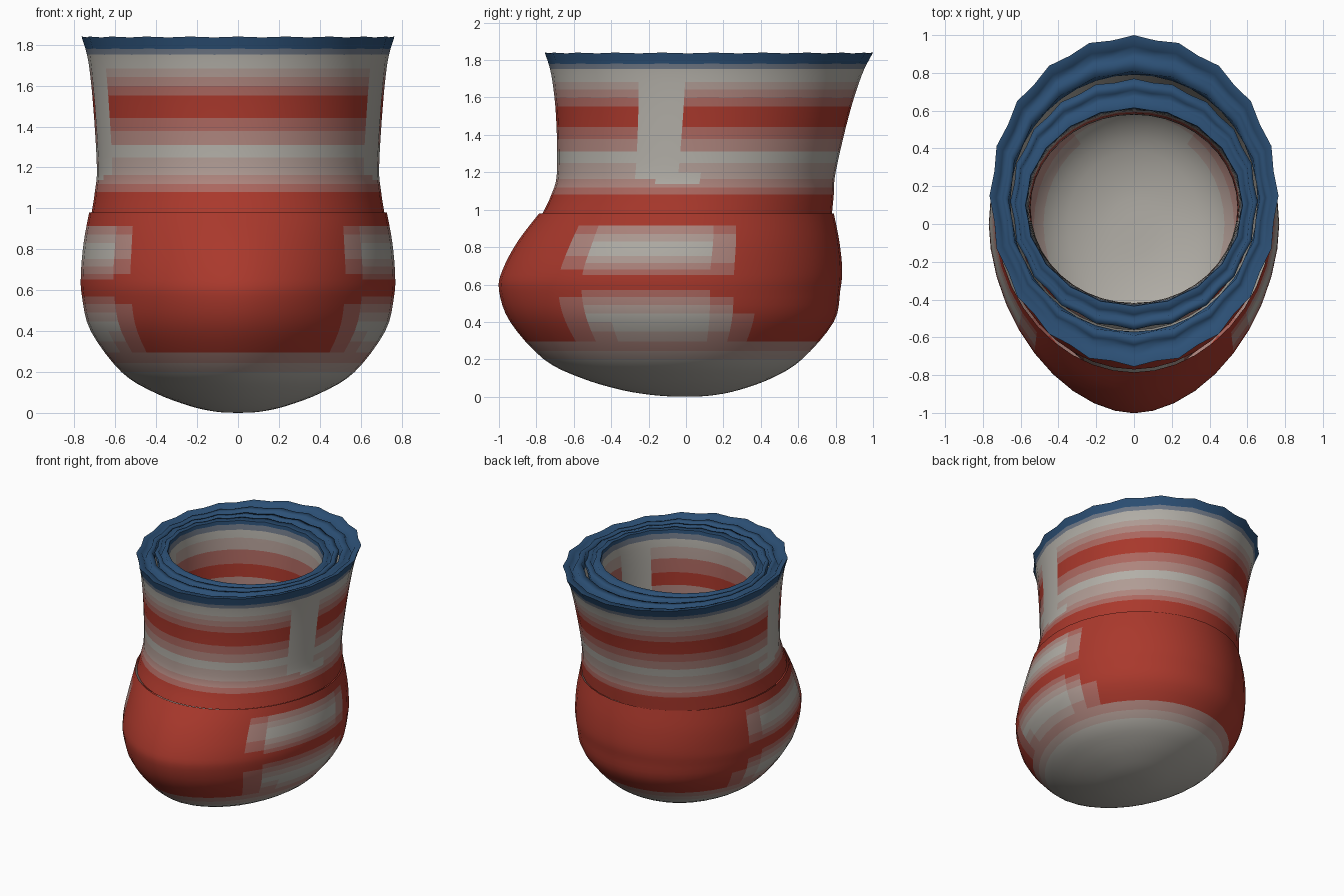
import bpy, bmesh, math

SEGS = 40
GREY, RED, BLUE = (0.45, 0.43, 0.39), (0.40, 0.04, 0.025), (0.025, 0.08, 0.18)


def make_mat(name, target, t):
    m = bpy.data.materials.new(name)
    m.diffuse_color = [g + (c - g) * t for g, c in zip(GREY, target)] + [1]
    return m


# knit shades: grey to red (0-4), then grey to blue (5-7)
MATS = [make_mat(f"red_knit_{i}", RED, i / 4) for i in range(5)]
MATS += [make_mat(f"blue_knit_{i}", BLUE, i / 3) for i in (1, 2, 3)]


def ramp(v, a, b):
    return max(0.0, min(1.0, (v - a) / (b - a)))


def foot_shade(p):
    red = ramp(p.z, 0.19, 0.34)
    side = ramp(abs(p.x), 0.42, 0.62) * ramp(p.y, -0.75, -0.5) * ramp(p.y, 0.35, 0.1)
    stripe = 0.5 + 0.5 * math.cos((p.z - 0.6) * math.tau / 0.4)
    return round(4 * red * (1 - side * (1 - stripe) * ramp(p.z, 1.0, 0.85)))


def cuff_shade(p):
    if p.z > 1.74:
        return 5 + min(2, int((p.z - 1.74) / 0.025))
    red = max(ramp(p.z, 1.25, 1.05), ramp(abs(p.z - 1.49), 0.21, 0.04))
    if p.z > 1.15 and -0.22 < p.y < 0.02:
        red *= 0.1
    return round(4 * red)


def liner_shade(p):
    if p.z > 1.05:
        return cuff_shade(p)
    return round(4 * ramp(p.z, 0.28, 0.45) * ramp(abs(p.x), 0.15, 0.4))


def rim_shade(p):
    return 7 if p.z > 1.76 else 0


def smooth_rings(rings, steps):
    """Catmull-Rom between the given rings."""
    out = []
    for i in range(len(rings) - 1):
        a, b, c, d = (rings[max(0, min(len(rings) - 1, i + k))] for k in (-1, 0, 1, 2))
        for s in range(steps):
            t = s / steps
            out.append([0.5 * (2*q + (r-p)*t + (2*p-5*q+4*r-u)*t*t + (3*q-p-3*r+u)*t**3)
                        for p, q, r, u in zip(a, b, c, d)])
    return out + [rings[-1]]


def loft(name, rings, shade, steps=1):
    """rings: z, half width, front y, back y, y of widest point, front exponent, ripple"""
    if steps > 1:
        rings = smooth_rings(rings, steps)
    bm = bmesh.new()
    rows = []
    for z, w, yf, yb, yc, n, rip in rings:
        row = []
        for j in range(SEGS):
            a = math.tau * j / SEGS
            c, s = math.cos(a), math.sin(a)
            e = 2 / (n if s < 0 else 2)
            k = 1 - rip * (j % 2)
            x = math.copysign(abs(c) ** e, c) * w * k
            y = yc + abs(s) ** e * k * ((yb - yc) if s > 0 else (yf - yc))
            row.append(bm.verts.new((x, y, z - rip * 0.2 * (j % 2))))
        rows.append(row)
    for lo, hi in zip(rows, rows[1:]):
        for j in range(SEGS):
            k = (j + 1) % SEGS
            bm.faces.new((lo[j], lo[k], hi[k], hi[j]))
    bmesh.ops.remove_doubles(bm, verts=bm.verts, dist=0.0005)
    for f in bm.faces:
        f.smooth = True
        f.material_index = shade(f.calc_center_median())
    me = bpy.data.meshes.new(name)
    bm.to_mesh(me)
    bm.free()
    for m in MATS:
        me.materials.append(m)
    ob = bpy.data.objects.new(name, me)
    bpy.context.collection.objects.link(ob)


# rounded foot, toe toward -y
loft("foot", [
    (0.00, 0.00, 0.00, 0.00, 0.00, 2, 0),
    (0.006, 0.11, -0.15, 0.13, 0.00, 2, 0),
    (0.035, 0.24, -0.34, 0.28, 0.00, 2, 0),
    (0.10, 0.41, -0.56, 0.46, 0.00, 1.9, 0),
    (0.20, 0.57, -0.76, 0.62, 0.00, 1.85, 0),
    (0.40, 0.72, -0.94, 0.79, 0.00, 1.83, 0),
    (0.57, 0.763, -1.00, 0.825, 0.00, 1.83, 0),
    (0.68, 0.768, -0.98, 0.835, 0.00, 1.83, 0),
    (0.83, 0.755, -0.90, 0.82, 0.02, 1.85, 0),
    (0.98, 0.728, -0.785, 0.79, 0.03, 1.95, 0)], foot_shade, 4)

# flared outer cuff
loft("cuff", [
    (0.975, 0.716, -0.77, 0.78, 0.03, 1.95, 0),
    (1.08, 0.70, -0.72, 0.79, 0.06, 2, 0),
    (1.20, 0.69, -0.69, 0.80, 0.08, 2, 0),
    (1.50, 0.708, -0.695, 0.87, 0.11, 2, 0),
    (1.72, 0.732, -0.72, 0.94, 0.13, 2, 0.004),
    (1.84, 0.765, -0.755, 1.00, 0.15, 2, 0.022)], cuff_shade, 5)

# rippled blue rim of the cuff: two ridges with a groove, then down into the gap
loft("cuff_rim", [
    (1.84, 0.765, -0.755, 1.00, 0.15, 2, 0.022),
    (1.835, 0.73, -0.70, 0.94, 0.14, 2, 0.022),
    (1.79, 0.71, -0.66, 0.91, 0.14, 2, 0.022),
    (1.835, 0.695, -0.64, 0.88, 0.14, 2, 0.022),
    (1.83, 0.665, -0.59, 0.81, 0.13, 2, 0.02),
    (1.74, 0.655, -0.57, 0.79, 0.12, 2, 0),
    (1.20, 0.635, -0.56, 0.74, 0.10, 2, 0)], rim_shade)

# matching rim of the inner sock, rising out of the gap
loft("liner_rim", [
    (1.20, 0.615, -0.53, 0.70, 0.10, 2, 0),
    (1.74, 0.635, -0.54, 0.74, 0.12, 2, 0),
    (1.83, 0.655, -0.56, 0.77, 0.12, 2, 0.022),
    (1.835, 0.63, -0.515, 0.71, 0.11, 2, 0.022),
    (1.79, 0.62, -0.50, 0.69, 0.11, 2, 0.022),
    (1.835, 0.605, -0.48, 0.67, 0.11, 2, 0.022),
    (1.83, 0.575, -0.435, 0.615, 0.10, 2, 0.015)], rim_shade)

# inside of the sock down to the grey sole
loft("liner", [
    (1.83, 0.575, -0.435, 0.615, 0.10, 2, 0.015),
    (1.70, 0.56, -0.42, 0.60, 0.10, 2, 0),
    (1.40, 0.55, -0.42, 0.585, 0.09, 2, 0),
    (1.18, 0.55, -0.43, 0.58, 0.08, 2, 0),
    (0.95, 0.58, -0.55, 0.61, 0.03, 1.95, 0),
    (0.62, 0.62, -0.82, 0.67, 0.00, 1.85, 0),
    (0.40, 0.57, -0.76, 0.62, 0.00, 1.85, 0),
    (0.24, 0.42, -0.56, 0.46, 0.00, 1.9, 0),
    (0.165, 0.20, -0.27, 0.22, 0.00, 2, 0),
    (0.155, 0.00, 0.00, 0.00, 0.00, 2, 0)], liner_shade, 3)
